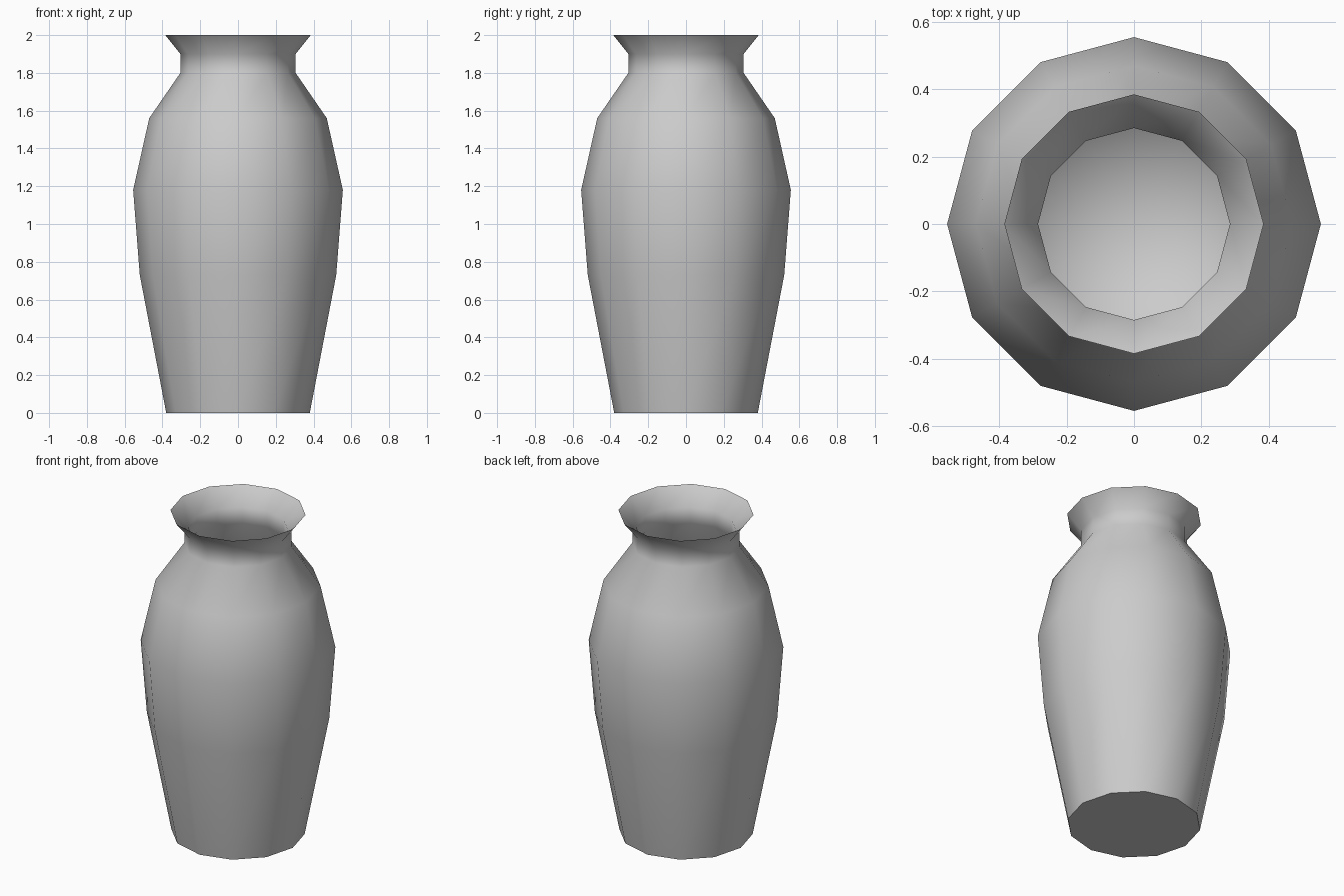
import bpy, bmesh, math

cube = bpy.data.objects.get("Cube")
if cube:
    bpy.data.objects.remove(cube, do_unlink=True)

SIDES = 12
WALL = 0.02

# Outer silhouette as (radius, height), from the base up to the lip
outer = [(0.38, 0), (0.52, 0.73), (0.555, 1.18), (0.47, 1.56),
         (0.305, 1.8), (0.305, 1.9), (0.385, 2)]
# Inner wall follows the outer one down from the knife-edged lip to the floor
inner = [(r - WALL, z) for r, z in reversed(outer[1:-1])]
inner.append((outer[0][0] - WALL, WALL))

bm = bmesh.new()


def ring(radius, z):
    step = math.tau / SIDES
    return [bm.verts.new((radius * math.cos(i * step), radius * math.sin(i * step), z))
            for i in range(SIDES)]


# Walls: bridge the rings up the outside and down the inside
rings = [ring(r, z) for r, z in outer + inner]
for a, b in zip(rings, rings[1:]):
    for i in range(SIDES):
        j = (i + 1) % SIDES
        bm.faces.new((a[i], a[j], b[j], b[i]))

# Flat base and inner floor
bm.faces.new(rings[0][::-1])
centre = bm.verts.new((0, 0, WALL))
floor = rings[-1]
for i in range(SIDES):
    bm.faces.new((floor[i], floor[(i + 1) % SIDES], centre))

# Smooth everywhere except the crisp base edge and lip
for face in bm.faces:
    face.smooth = True
for loop in (rings[0], rings[len(outer) - 1]):
    for i in range(SIDES):
        bm.edges.get((loop[i], loop[(i + 1) % SIDES])).smooth = False

mesh = bpy.data.meshes.new("vase")
bm.to_mesh(mesh)
bm.free()
vase = bpy.data.objects.new("vase", mesh)
bpy.context.collection.objects.link(vase)

# Plain grey clay
clay = bpy.data.materials.new("grey_clay")
clay.use_nodes = True
colour = (0.6, 0.6, 0.6, 1)
clay.diffuse_color = colour
clay.node_tree.nodes["Principled BSDF"].inputs["Base Color"].default_value = colour
mesh.materials.append(clay)
